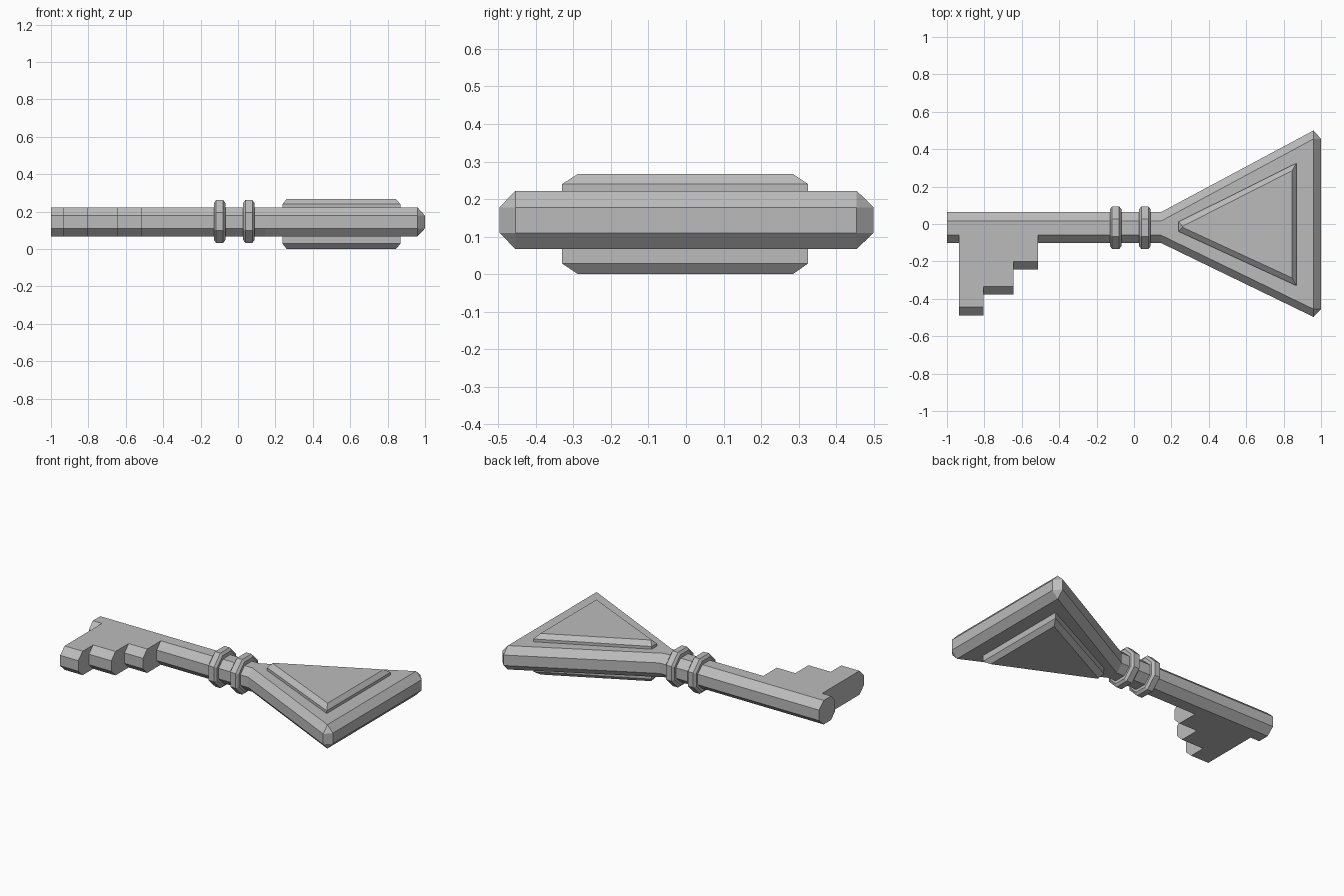
import bpy, bmesh, math

cube = bpy.data.objects.get("Cube")
if cube:
    bpy.data.objects.remove(cube, do_unlink=True)

grey = bpy.data.materials.new("plain_grey")
grey.use_nodes = True
GREY = (0.5, 0.5, 0.5, 1)
grey.diffuse_color = GREY
grey.node_tree.nodes["Principled BSDF"].inputs["Base Color"].default_value = GREY


def loft(name, loops, closed=False):
    """Bridge loops of equal length; cap both ends, or join them if closed."""
    bm = bmesh.new()
    rings = [[bm.verts.new(p) for p in loop] for loop in loops]
    pairs = list(zip(rings, rings[1:]))
    if closed:
        pairs.append((rings[-1], rings[0]))
    for a, b in pairs:
        for i in range(len(a)):
            j = (i + 1) % len(a)
            bm.faces.new((a[i], a[j], b[j], b[i]))
    if not closed:
        bm.faces.new(rings[0])
        bm.faces.new(rings[-1])
    bmesh.ops.remove_doubles(bm, verts=bm.verts, dist=0.0005)
    bmesh.ops.recalc_face_normals(bm, faces=bm.faces)
    mesh = bpy.data.meshes.new(name)
    bm.to_mesh(mesh)
    bm.free()
    mesh.materials.append(grey)
    obj = bpy.data.objects.new(name, mesh)
    bpy.context.collection.objects.link(obj)
    return obj


def chamfered_slab(name, wide, narrow, heights):
    """Slab with a wide band at mid height and narrower flat faces."""
    outlines = (narrow, wide, wide, narrow)
    return loft(name, [[(x, y, z) for x, y in o] for o, z in zip(outlines, heights)])


# Key body: shaft, stepped bit and triangular bow in one outline
# Each row: x, y of the wide band, then x, y of the flat face
body = [
    (-1, 0.064, -1, 0.016), (-1, -0.102, -1, -0.06),
    (-0.935, -0.102, -0.935, -0.06), (-0.935, -0.488, -0.935, -0.443),
    (-0.805, -0.488, -0.805, -0.443), (-0.805, -0.378, -0.805, -0.335),
    (-0.645, -0.378, -0.645, -0.335), (-0.645, -0.243, -0.645, -0.2),
    (-0.512, -0.243, -0.512, -0.2), (-0.512, -0.102, -0.512, -0.06),
    (0.145, -0.102, 0.145, -0.06),
    (0.96, -0.497, 0.96, -0.455), (1, -0.455, 0.96, -0.455),
    (1, 0.455, 0.96, 0.455), (0.96, 0.5, 0.96, 0.455),
    (0.145, 0.064, 0.145, 0.016),
]
chamfered_slab("key_body", [r[:2] for r in body], [r[2:] for r in body],
               (0.067, 0.11, 0.178, 0.222))

# Raised triangular panel, showing on both sides of the bow
panel_wide = [(0.238, 0.012), (0.238, -0.04), (0.868, -0.33), (0.868, 0.325)]
panel_flat = [(0.26, -0.012), (0.26, -0.018), (0.845, -0.288), (0.845, 0.285)]
chamfered_slab("bow_panel", panel_wide, panel_flat, (0, 0.028, 0.24, 0.267))


# Octagonal collars around the shaft
def octagon(x, apothem):
    r = apothem / math.cos(math.pi / 8)
    angles = [math.pi * (k + 0.5) / 4 for k in range(8)]
    return [(x, -0.02 + r * math.cos(a), 0.147 + r * math.sin(a)) for a in angles]


profile = [(-0.031, 0.07), (-0.031, 0.098), (-0.019, 0.114),
           (0.019, 0.114), (0.031, 0.098), (0.031, 0.07)]
for label, cx in (("outer", -0.098), ("inner", 0.058)):
    loft(label + "_collar", [octagon(cx + dx, r) for dx, r in profile], closed=True)
